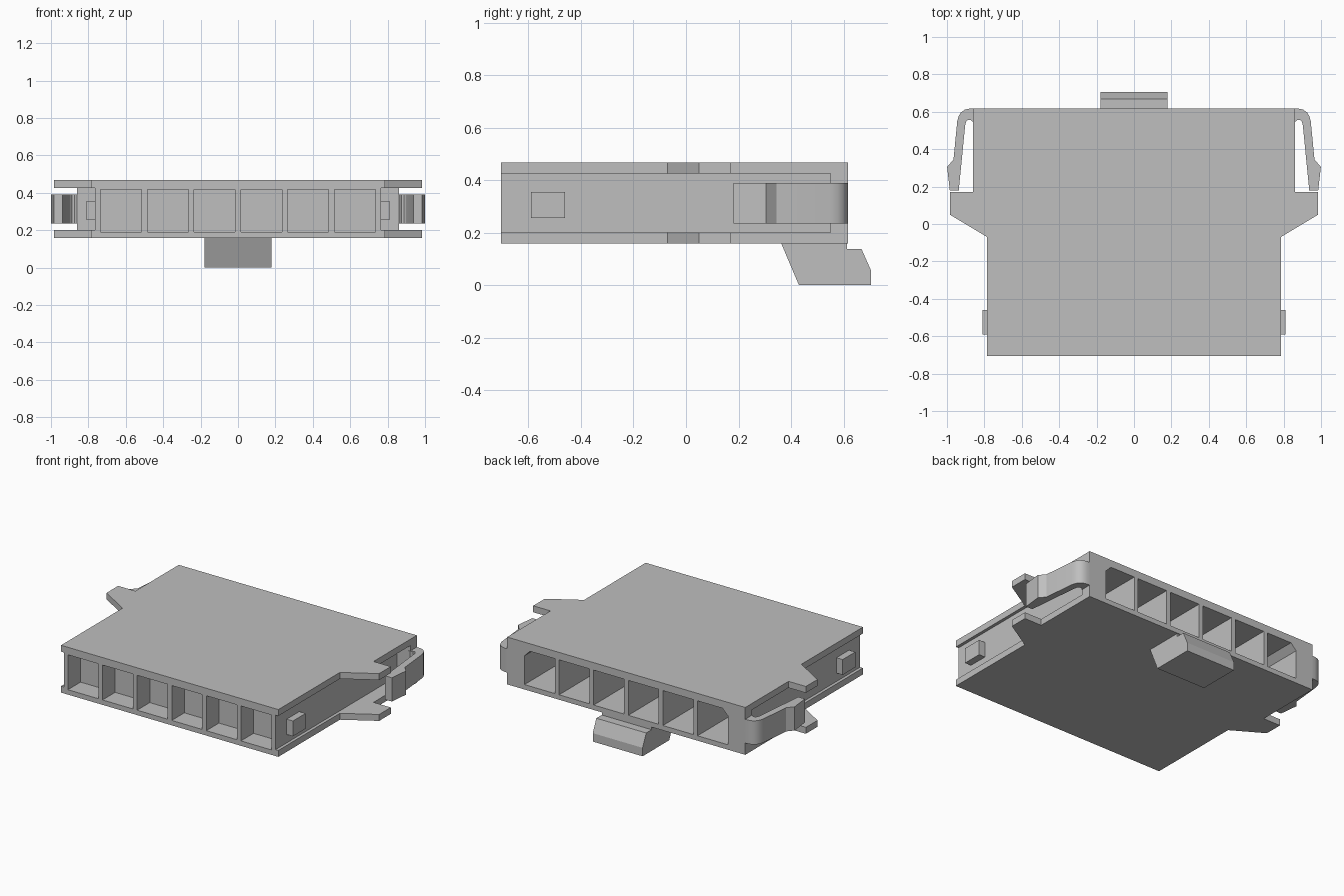
import bpy, bmesh, math

cube = bpy.data.objects.get("Cube")
if cube:
    bpy.data.objects.remove(cube, do_unlink=True)

grey = bpy.data.materials.new("housing grey")
grey.use_nodes = True
COLOUR = (0.52, 0.52, 0.52, 1)
grey.diffuse_color = COLOUR
grey.node_tree.nodes["Principled BSDF"].inputs["Base Color"].default_value = COLOUR


def add_prism(bm, profile, lo, hi, axis="z"):
    """Extrude a 2D profile along an axis: z takes (x, y), x takes (y, z), y takes (x, z)."""
    place = {"z": lambda p, t: (p[0], p[1], t),
             "x": lambda p, t: (t, p[0], p[1]),
             "y": lambda p, t: (p[0], t, p[1])}[axis]
    a = [bm.verts.new(place(p, lo)) for p in profile]
    b = [bm.verts.new(place(p, hi)) for p in profile]
    bm.faces.new(a)
    bm.faces.new(b[::-1])
    n = len(profile)
    for i in range(n):
        j = (i + 1) % n
        bm.faces.new((a[i], b[i], b[j], a[j]))


def finish(name, bm):
    bmesh.ops.recalc_face_normals(bm, faces=bm.faces)
    mesh = bpy.data.meshes.new(name)
    bm.to_mesh(mesh)
    bm.free()
    mesh.materials.append(grey)
    ob = bpy.data.objects.new(name, mesh)
    bpy.context.collection.objects.link(ob)
    return ob


def prism(name, profile, lo, hi, axis="z"):
    bm = bmesh.new()
    add_prism(bm, profile, lo, hi, axis)
    return finish(name, bm)


def rect(x0, x1, y0, y1):
    return [(x0, y0), (x1, y0), (x1, y1), (x0, y1)]


def mirrored(half):
    """Close a right-hand outline across the centre line."""
    return half + [(-x, y) for x, y in reversed(half)]


FRONT, BACK = -0.705, 0.617
Z0, Z1, Z2, Z3 = 0.158, 0.20, 0.425, 0.467

# Cover plates with guide wings
plate = mirrored([(0.785, FRONT), (0.785, -0.07), (0.985, 0.05),
                  (0.985, 0.17), (0.86, 0.17), (0.86, BACK)])
bottom = prism("bottom_plate", plate, Z0, Z1)
prism("top_plate", plate, Z2, Z3)

# Core with a wider rear wall
core = prism("core", mirrored([(0.765, FRONT), (0.765, 0.55), (0.86, 0.55), (0.86, BACK)]), Z1, Z2)

# Six pockets in the front and six in the back, outer back corners chamfered
bm = bmesh.new()
for i in range(6):
    c = (i - 2.5) * 0.25
    x0, x1, z0, z1 = c - 0.11, c + 0.11, 0.19, 0.418
    add_prism(bm, rect(x0, x1, z0, z1), FRONT - 0.1, FRONT + 0.13, "y")
    k = 0.04
    outline = rect(x0, x1, z0, z1)
    if i == 0:
        outline[3:] = [(x0 + k, z1), (x0, z1 - k)]
    if i == 5:
        outline[2:3] = [(x1, z1 - k), (x1 - k, z1)]
    add_prism(bm, outline, BACK - 0.32, BACK + 0.1, "y")
cutter = finish("pocket_cutter", bm)
cutter.hide_render = True
for ob in (core, bottom):
    mod = ob.modifiers.new("pockets", "BOOLEAN")
    mod.object = cutter
    mod.solver = "EXACT"
    bpy.context.view_layer.update()
    cut = bpy.data.meshes.new_from_object(ob.evaluated_get(bpy.context.evaluated_depsgraph_get()))
    ob.modifiers.clear()
    ob.data = cut
bpy.data.objects.remove(cutter, do_unlink=True)

# Side latch arms and locating bumps
arm = [(0.85, BACK), (0.88, BACK), (0.905, 0.611), (0.925, 0.597), (0.938, 0.576),
       (0.945, 0.55), (0.965, 0.345), (0.999, 0.305), (0.985, 0.18), (0.937, 0.18),
       (0.903, 0.525), (0.898, 0.546), (0.888, 0.557), (0.875, 0.557), (0.86, 0.545), (0.85, 0.545)]
for side, s in (("left", 1), ("right", -1)):
    latch = prism(side + "_latch_arm", [(s * x, y) for x, y in arm], 0.235, 0.39)
    bpy.ops.object.select_all(action="DESELECT")
    latch.select_set(True)
    bpy.context.view_layer.objects.active = latch
    bpy.ops.object.shade_smooth_by_angle(angle=math.radians(28))
    prism(side + "_bump", rect(s * 0.75, s * 0.81, -0.59, -0.46), 0.255, 0.355)

# Release hook under the back edge
prism("bottom_hook", [(0.36, 0.165), (0.43, 0), (0.705, 0), (0.705, 0.055),
                      (0.668, 0.138), (0.612, 0.138), (0.612, 0.165)], -0.18, 0.18, "x")
